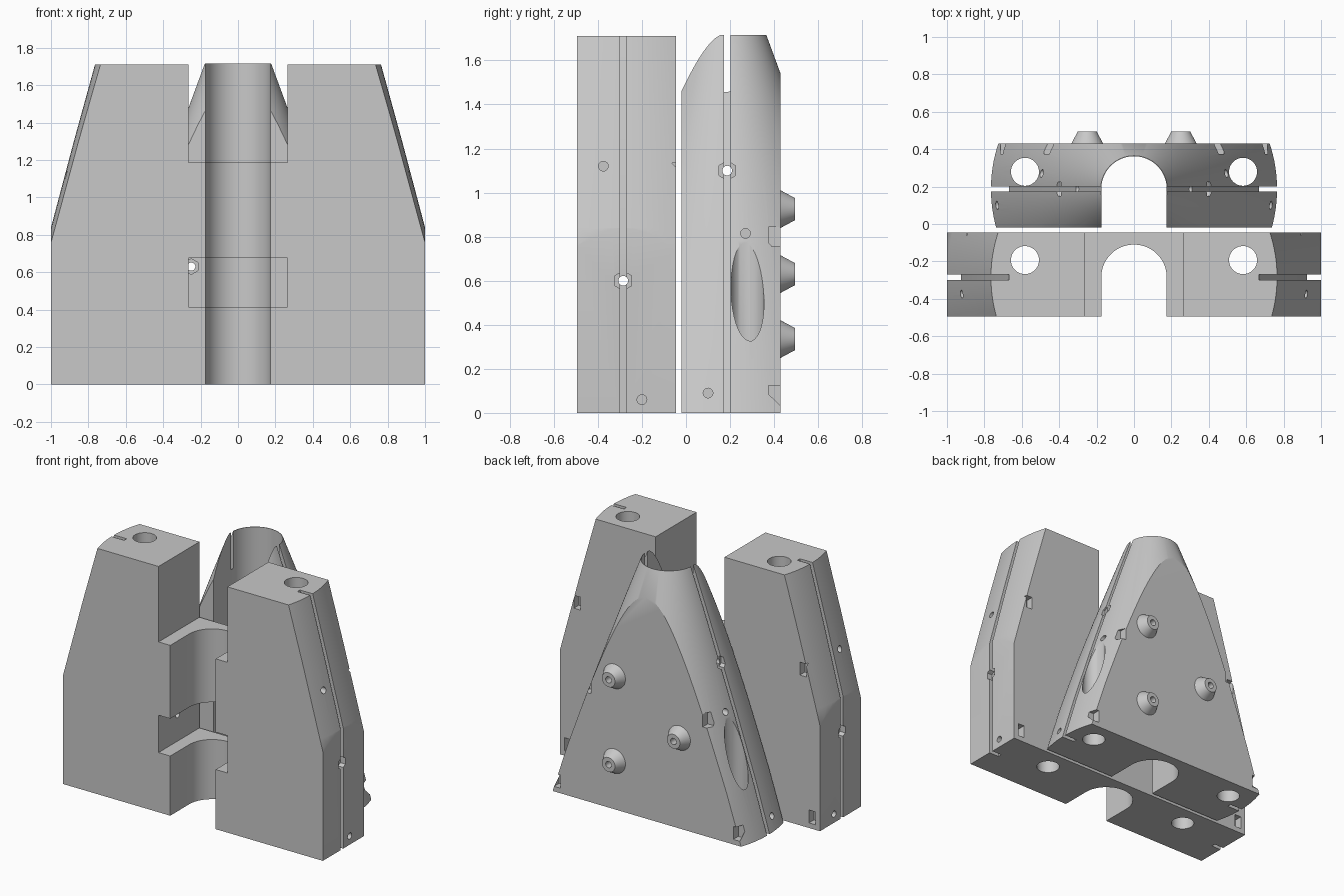
import bpy, bmesh, math
from mathutils import Vector, Matrix

if "Cube" in bpy.data.objects:
    bpy.data.objects.remove(bpy.data.objects["Cube"])

grey = bpy.data.materials.new("matte grey")
grey.use_nodes = True
grey.diffuse_color = (0.58, 0.58, 0.58, 1)
grey.node_tree.nodes["Principled BSDF"].inputs["Base Color"].default_value = (0.58, 0.58, 0.58, 1)

SIDES = (-1, 1)


def finish(bm, name):
    bmesh.ops.recalc_face_normals(bm, faces=bm.faces)
    me = bpy.data.meshes.new(name)
    bm.to_mesh(me)
    bm.free()
    me.materials.append(grey)
    ob = bpy.data.objects.new(name, me)
    bpy.context.collection.objects.link(ob)
    return ob


def prism(points, axis, a, b, name="cutter"):
    """Extrude a 2D outline along an axis from a to b."""
    place = {"x": lambda p, t: (t, p[0], p[1]),
             "y": lambda p, t: (p[0], t, p[1]),
             "z": lambda p, t: (p[0], p[1], t)}[axis]
    bm = bmesh.new()
    low = [bm.verts.new(place(p, a)) for p in points]
    high = [bm.verts.new(place(p, b)) for p in points]
    bm.faces.new(low)
    bm.faces.new(high)
    n = len(points)
    for i in range(n):
        j = (i + 1) % n
        bm.faces.new((low[i], low[j], high[j], high[i]))
    return finish(bm, name)


def lathe(profile, cy, name, steps=128):
    """Solid of revolution about a vertical axis, profile as (z, radius)."""
    bm = bmesh.new()
    rings = []
    for z, r in profile:
        rings.append([bm.verts.new((r * math.cos(k * math.tau / steps),
                                    cy + r * math.sin(k * math.tau / steps), z))
                      for k in range(steps)])
    for lo, hi in zip(rings, rings[1:]):
        for k in range(steps):
            m = (k + 1) % steps
            bm.faces.new((lo[k], lo[m], hi[m], hi[k]))
    bm.faces.new(rings[0])
    bm.faces.new(rings[-1])
    return finish(bm, name)


def ngon(cx, cy, r, n=24):
    return [(cx + r * math.sin(k * math.tau / n), cy + r * math.cos(k * math.tau / n))
            for k in range(n)]


def rect(x0, x1, y0, y1):
    return [(x0, y0), (x1, y0), (x1, y1), (x0, y1)]


def cut(ob, cutter, operation="DIFFERENCE"):
    mod = ob.modifiers.new("cut", "BOOLEAN")
    mod.operation = operation
    mod.solver = "EXACT"
    mod.object = cutter
    bpy.context.view_layer.objects.active = ob
    bpy.ops.object.modifier_apply(modifier=mod.name)
    bpy.data.objects.remove(cutter)


def smooth(ob):
    bpy.ops.object.select_all(action="DESELECT")
    ob.select_set(True)
    bpy.context.view_layer.objects.active = ob
    bpy.ops.object.shade_smooth_by_angle(angle=math.radians(25))


def shared_cuts(ob, cy, inner):
    """Round-backed channel, vertical bores and side slots, common to both blocks."""
    arch = [(-0.175, cy - 0.4)]
    arch += [(-0.175 * math.cos(k * math.pi / 40), cy + 0.175 * math.sin(k * math.pi / 40))
             for k in range(41)]
    arch.append((0.175, cy - 0.4))
    cut(ob, prism(arch, "z", -0.1, 1.9))
    for s in SIDES:
        cut(ob, prism(ngon(s * 0.583, cy + 0.092, 0.075, 40), "z", -0.1, 1.9))
        outline = [(s * r, z) for z, r in inner] + [(s * 1.3, 1.8), (s * 1.3, -0.1)]
        cut(ob, prism(outline, "y", cy - 0.014, cy + 0.014))


def side_hex(ob, cy, z, depth_x):
    """Cross hole with a hexagonal pocket at each end."""
    cut(ob, prism(ngon(cy, z, 0.022), "x", -1.2, 1.2))
    for s in SIDES:
        cut(ob, prism(ngon(cy, z, 0.044, 6), "x", s * depth_x, s * 1.2))


def pin_holes(ob, spots):
    for y, z, x in spots:
        for s in SIDES:
            cut(ob, prism(ngon(y, z, 0.022), "x", s * x, s * 1.2))


def notches(ob, spots, y0, y1):
    """Small rectangular pockets along the rear edges."""
    for x, z in spots:
        for s in SIDES:
            lo, hi = sorted((s * (x - 0.025), s * (x + 0.025)))
            cut(ob, prism(rect(lo, hi, z - 0.045, z + 0.045), "y", y0, y1))


# Front block: tapered box with channel and two wide openings
FY = -0.285
front = lathe([(0, 1.225), (0.84, 1.0), (1.3, 0.878), (1.71, 0.765)], FY, "front_block")
cut(front, prism(rect(-1, 1, -0.495, -0.045), "z", -0.1, 1.9), "INTERSECT")
shared_cuts(front, FY, [(-0.1, 0.925), (0.8, 0.925), (1.71, 0.667), (1.8, 0.64)])
for z0, z1 in ((0.415, 0.675), (1.185, 1.9)):
    cut(front, prism(rect(-0.265, 0.265, z0, z1), "y", -0.7, 0.1))
side_hex(front, FY, 0.6, 0.96)
pin_holes(front, [(-0.375, 1.12, 0.82), (-0.2, 0.06, 0.9)])
notches(front, [(0.87, 1.09), (0.94, 0.08)], -0.1, 0.0)
smooth(front)

# Rear block: cone trimmed flat front and back
RY = 0.187
cone = [(0, 0.765), (0.34, 0.661), (0.78, 0.513), (1.12, 0.394), (1.46, 0.272), (1.715, 0.178)]
rear = lathe(cone, RY, "rear_block")
cut(rear, prism(rect(-1, 1, -0.02, 0.43), "z", -0.1, 1.9), "INTERSECT")
slot = [(-0.1, 0.69)] + [(z, r - 0.098) for z, r in cone] + [(1.8, 0.05)]
shared_cuts(rear, RY, slot)
side_hex(rear, RY, 1.1, 0.375)
pin_holes(rear, [(0.27, 0.815, 0.42), (0.1, 0.09, 0.66)])
notches(rear, [(0.455, 0.8), (0.69, 0.08)], 0.375, 0.5)

# Rear studs with bolt holes and hexagonal pockets through the rear block
STUDS = [(0.25, 0.335), (-0.25, 0.63), (0.25, 0.925)]
for i, (x, z) in enumerate(STUDS):
    cut(rear, prism(ngon(x, z, 0.022), "y", -0.1, 0.6))
    cut(rear, prism(ngon(x, z, 0.042, 6), "y", -0.1, 0.03))
    bm = bmesh.new()
    bmesh.ops.create_cone(bm, cap_ends=True, segments=40, radius1=0.085, radius2=0.05,
                          depth=0.065,
                          matrix=Matrix.Translation(Vector((x, 0.4625, z)))
                          @ Matrix.Rotation(-math.pi / 2, 4, "X"))
    stud = finish(bm, f"rear_stud_{i + 1}")
    cut(stud, prism(ngon(x, z, 0.022), "y", 0.3, 0.6))
    smooth(stud)
smooth(rear)
